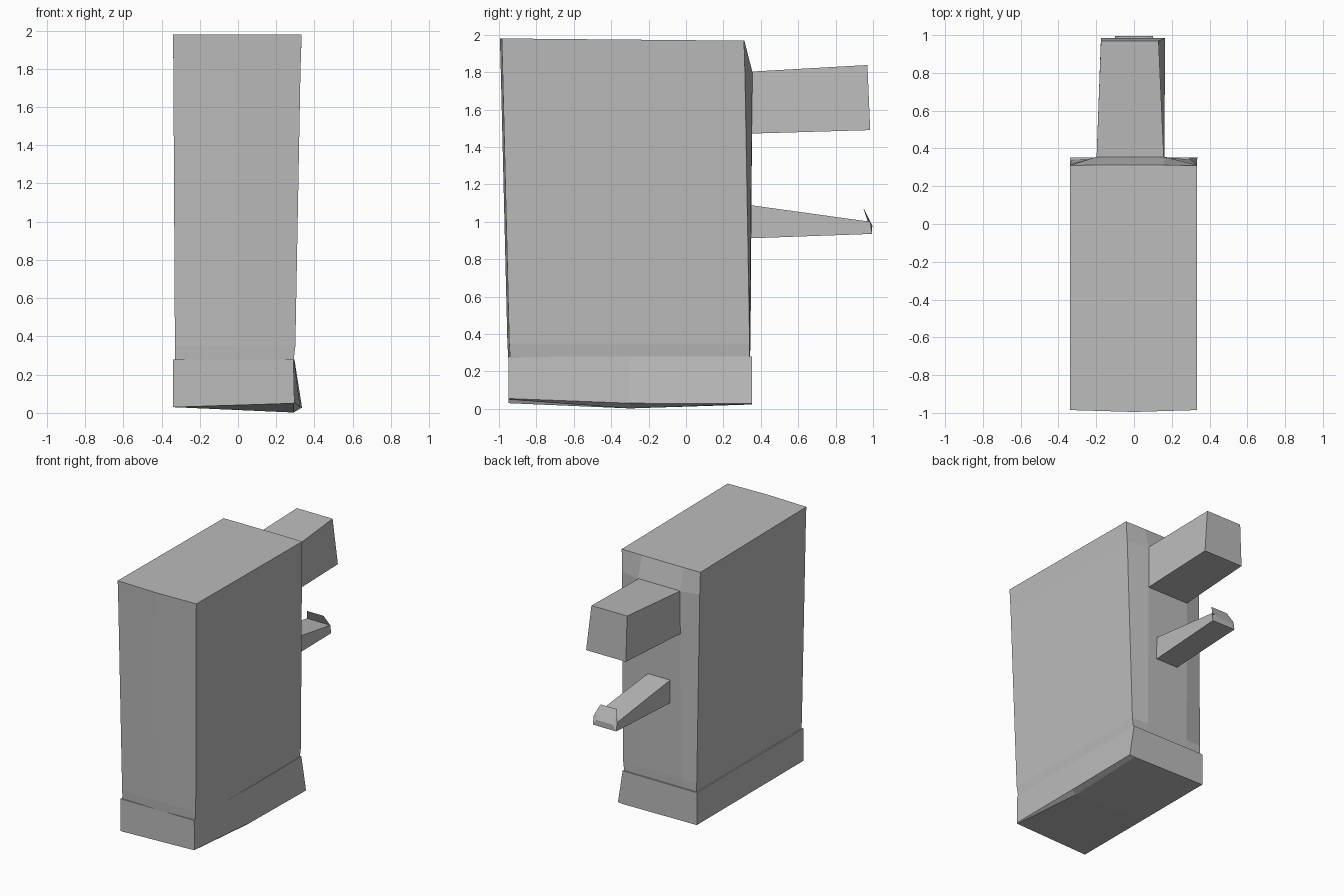
import bpy
import bmesh

cube = bpy.data.objects.get("Cube")
if cube:
    bpy.data.objects.remove(cube, do_unlink=True)

grey = bpy.data.materials.new("plain_grey")
grey.use_nodes = True
colour = (0.5, 0.5, 0.5, 1)
grey.diffuse_color = colour
grey.node_tree.nodes["Principled BSDF"].inputs["Base Color"].default_value = colour


def loft(name, rings):
    """Join matching rings of points into one closed flat-shaded solid."""
    bm = bmesh.new()
    loops = [[bm.verts.new(p) for p in ring] for ring in rings]
    for low, high in zip(loops, loops[1:]):
        for i in range(len(low)):
            j = (i + 1) % len(low)
            bm.faces.new((low[i], low[j], high[j], high[i]))
    caps = [bm.faces.new(loops[0]), bm.faces.new(loops[-1])]
    bmesh.ops.triangulate(bm, faces=caps)
    bmesh.ops.recalc_face_normals(bm, faces=bm.faces)
    mesh = bpy.data.meshes.new(name)
    bm.to_mesh(mesh)
    bm.free()
    mesh.materials.append(grey)
    obj = bpy.data.objects.new(name, mesh)
    bpy.context.collection.objects.link(obj)
    return obj


def body_ring(z, left, right, front, back, bulge, drop=0):
    """Plan outline with a slightly bowed front and a raised flat back."""
    bow = front - 0.01
    return [(left, front, z), (0, bow, z), (right, front, z),
            (right, back, z - drop), (0.16, bulge, z - drop),
            (-0.2, bulge, z - drop), (left, back, z - drop)]


# Main body, leaning out towards the top, with a sloped upper back edge
loft("main_body", [
    body_ring(0.27, -0.33, 0.29, -0.94, 0.34, 0.342),
    body_ring(0.35, -0.33, 0.3, -0.945, 0.34, 0.345),
    body_ring(1.8, -0.338, 0.327, -0.98, 0.315, 0.355),
    body_ring(1.98, -0.34, 0.333, -0.985, 0.31, 0.312, 0.012),
])


# Base block: flared at the back right, with a shallow keel underneath
def base_section(y, right_top, right_low, edge, keel):
    return [(-0.34, y, 0.28), (-0.34, y, 0.03), (0.29, y, keel),
            (right_low, y, edge), (right_top, y, 0.28)]


loft("base_block", [
    base_section(-0.95, 0.29, 0.295, 0.055, 0.05),
    base_section(-0.3, 0.293, 0.325, 0.03, 0.002),
    base_section(0.353, 0.295, 0.335, 0.027, 0.023),
])


# Back prongs, tapering to slanted tips
def prong_ring(left, right, low, high, y_low, y_high, lean=0):
    return [(left, y_low, low), (right + lean, y_low, low),
            (right, y_high, high), (left, y_high, high)]


loft("upper_prong", [
    prong_ring(-0.2, 0.16, 1.47, 1.8, 0.3, 0.3),
    prong_ring(-0.175, 0.13, 1.49, 1.838, 0.985, 0.97, 0.035),
])
loft("lower_prong", [
    prong_ring(-0.11, 0.08, 0.91, 1.095, 0.3, 0.3),
    prong_ring(-0.1, 0.1, 0.935, 1.0, 0.995, 0.985),
    prong_ring(-0.07, 0.07, 0.98, 1.08, 0.996, 0.945),
])
